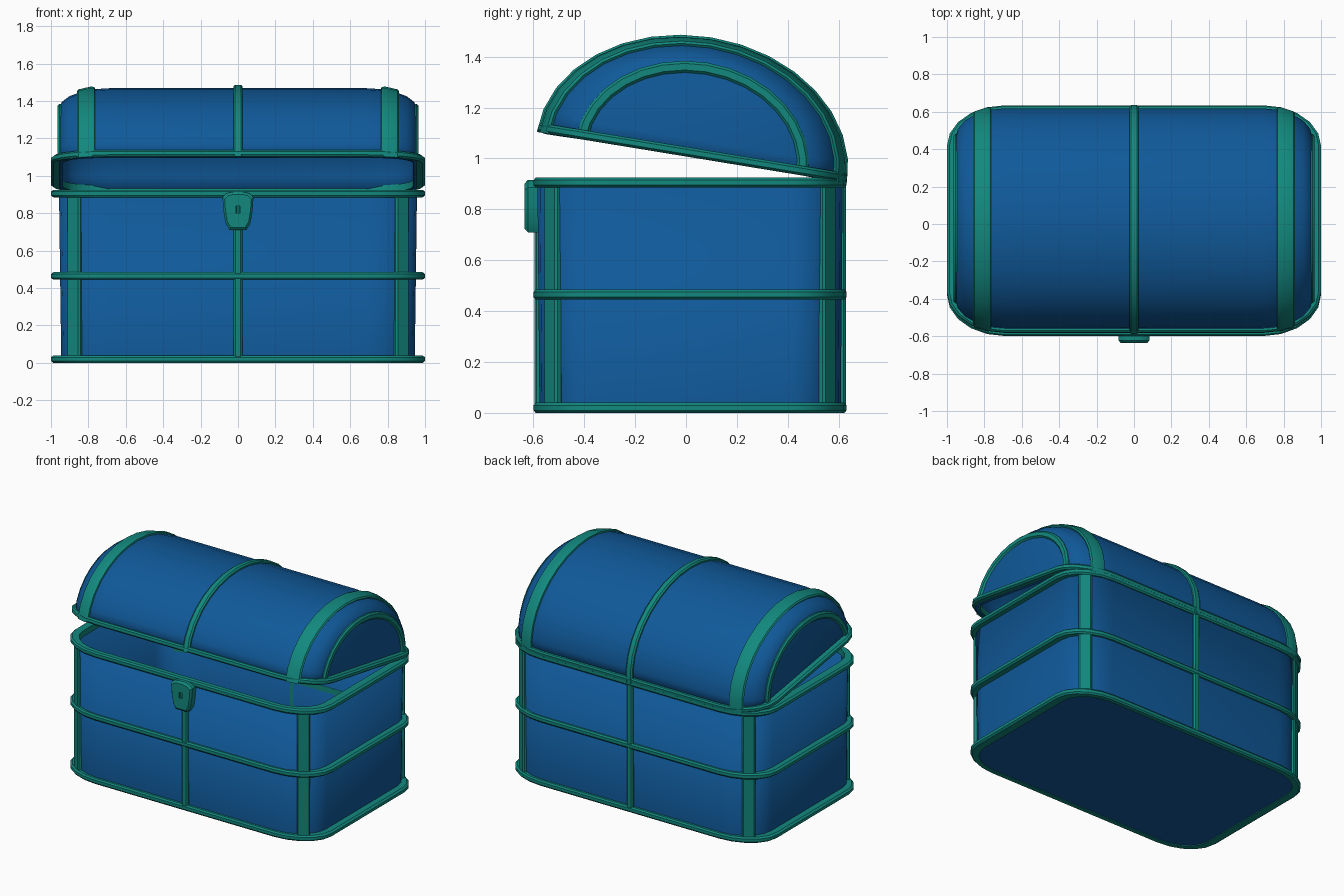
import bpy, bmesh
from math import sin, cos, pi, radians
from mathutils import Matrix, Vector

if "Cube" in bpy.data.objects:
    bpy.data.objects.remove(bpy.data.objects["Cube"])

CY = 0.016  # depth centre of the chest


def material(name, rgb):
    m = bpy.data.materials.new(name)
    m.diffuse_color = (*rgb, 1)
    m.use_nodes = True
    m.node_tree.nodes["Principled BSDF"].inputs["Base Color"].default_value = m.diffuse_color
    return m


BLUE = material("blue_panel", (0.005, 0.1, 0.32))
TEAL = material("teal_trim", (0.006, 0.25, 0.21))


def sweep(name, rows, mat, wrap_rows=False, wrap_cols=True, caps=(), thick=0, matrix=None):
    """Skin a grid of points; caps lists the rows closed by one face."""
    bm = bmesh.new()
    vs = [[bm.verts.new(p) for p in r] for r in rows]
    n, m = len(vs), len(vs[0])
    for i in range(n if wrap_rows else n - 1):
        for j in range(m if wrap_cols else m - 1):
            a, b = vs[i], vs[(i + 1) % n]
            k = (j + 1) % m
            bm.faces.new((a[j], a[k], b[k], b[j]))
    for c in caps:
        bm.faces.new(vs[c])
    bmesh.ops.recalc_face_normals(bm, faces=bm.faces)
    me = bpy.data.meshes.new(name)
    bm.to_mesh(me)
    bm.free()
    me.shade_smooth()
    me.set_sharp_from_angle(angle=radians(32))
    me.materials.append(mat)
    ob = bpy.data.objects.new(name, me)
    bpy.context.collection.objects.link(ob)
    if matrix:
        ob.matrix_world = matrix
    if thick:
        s = ob.modifiers.new("wall", 'SOLIDIFY')
        s.thickness, s.offset = thick, -1
    return ob


def outline(hx, hy, z, cy=CY, n=5):
    """Plan outline with oval corners."""
    rx, ry, pts = hx - 0.69, hy - 0.395, []
    for q, (sx, sy) in enumerate(((1, 1), (-1, 1), (-1, -1), (1, -1))):
        for i in range(n + 1):
            t = pi / 2 * (q + i / n)
            pts.append((sx * 0.69 + rx * cos(t), cy + sy * 0.395 + ry * sin(t), z))
    return pts


def arch(x, a, b, n=16):
    return [(x, a * cos(pi * i / n), b * sin(pi * i / n)) for i in range(n + 1)]


def box(name, loc, size, mat, rot=0):
    w, d, h = (s / 2 for s in size)
    c = min(w, d) * 0.5  # chamfered vertical edges
    sec = [(w, d - c), (w - c, d), (c - w, d), (-w, d - c),
           (-w, c - d), (c - w, -d), (w - c, -d), (w, c - d)]
    M = Matrix.Translation(loc) @ Matrix.Rotation(rot, 4, 'Z')
    return sweep(name, [[(x, y, z) for x, y in sec] for z in (-h, h)], mat, caps=(0, 1), matrix=M)


def band(name, z, h, cy=CY, matrix=None):
    prof = [(1, 0), (0.2, 0), (0, 0.25), (0, 0.75), (0.2, 1), (1, 1)]
    rings = [outline(1 - 0.065 * t, 0.615 - 0.038 * t, z + h * u, cy) for t, u in prof]
    return sweep(name, rings, TEAL, wrap_rows=True, matrix=matrix)


# Body shell, slightly wider at the top
sweep("chest_body", [outline(0.945, 0.592, 0.005), outline(0.957, 0.6, 0.91)],
      BLUE, caps=(0,), thick=0.02)

# Horizontal bands around the body
for name, z in (("bottom_band", 0), ("middle_band", 0.445), ("top_band", 0.885)):
    band(name, z, 0.04)

# Upright straps: front and back centre, four corners
for sy, side in ((-1, "front"), (1, "back")):
    box(side + "_centre_strap", (0, CY + sy * 0.595, 0.455), (0.046, 0.034, 0.89), TEAL)
    for sx, hand in ((-1, "left"), (1, "right")):
        box(f"{side}_{hand}_corner_strap", (sx * 0.873, CY + sy * 0.538, 0.455),
            (0.085, 0.034, 0.89), TEAL, -sx * sy * radians(35))

# Lid placement: tilted open on the back hinge
LID = (Matrix.Translation((0, 0.63, 0.905)) @ Matrix.Rotation(radians(-9.3), 4, 'X')
       @ Matrix.Translation((0, -0.615, 0)))


def shoulder(deg, out=0):
    """Lid section (x, a, b) around the rounded end, pushed out by an offset."""
    t = radians(deg)
    k = 1 - cos(t)
    o = out * cos(t)
    return (0.685 + 0.27 * sin(t) + out * sin(t), 0.6 - 0.16 * k + o, 0.46 - 0.105 * k + o)


# Lid shell
half = [shoulder(d) for d in (0, 18, 36, 54, 72, 90)]
secs = [(-x, a, b) for x, a, b in reversed(half)] + half
sweep("lid_shell", [arch(*s) for s in secs], BLUE, wrap_cols=False,
      caps=(0, len(secs) - 1), thick=0.02, matrix=LID)
band("lid_rim", 0, 0.037, cy=0, matrix=LID)


# Arched straps on the lid
def arch_strap(name, prof):
    rows = list(zip(*[arch(*p) for p in prof]))
    sweep(name, rows, TEAL, caps=(0, len(rows) - 1), matrix=LID)


arch_strap("lid_centre_strap", [(x, 0.6 + o, 0.46 + o) for x, o in
           ((-0.025, -0.01), (-0.025, 0.01), (-0.015, 0.018), (0.015, 0.018), (0.025, 0.01), (0.025, -0.01))])
for s, hand in ((-1, "left"), (1, "right")):
    shoulder_prof = [shoulder(d, o) for d, o in
                     ((17, -0.01), (17, 0.01), (20, 0.017), (36, 0.017), (39, 0.01), (39, -0.01))]
    end_prof = [(0.935, 0.462, 0.377), (0.955, 0.462, 0.377), (0.966, 0.452, 0.367),
                (0.966, 0.426, 0.341), (0.955, 0.416, 0.331), (0.935, 0.416, 0.331)]
    for part, prof in (("shoulder", shoulder_prof), ("end", end_prof)):
        arch_strap(f"lid_{hand}_{part}_strap", [(s * x, a, b) for x, a, b in prof])

# Lock plate with a recessed keyhole
shield = [(0.045, -0.105), (0.066, -0.07), (0.078, 0), (0.083, 0.07), (0.06, 0.092), (0.025, 0.1)]
shield += [(-x, z) for x, z in reversed(shield)]
rows = [[(x * k, y, 0.815 + z * k) for x, z in shield]
        for y, k in ((-0.57, 1), (-0.622, 1), (-0.635, 0.86))]
lock = sweep("lock_plate", rows, TEAL, caps=(0, 2))
hole = box("keyhole_cutter", (0, -0.635, 0.82), (0.024, 0.03, 0.04), TEAL)
hole.hide_render = True
hole.hide_viewport = True
cut = lock.modifiers.new("keyhole", 'BOOLEAN')
cut.operation, cut.object, cut.solver = 'DIFFERENCE', hole, 'EXACT'
